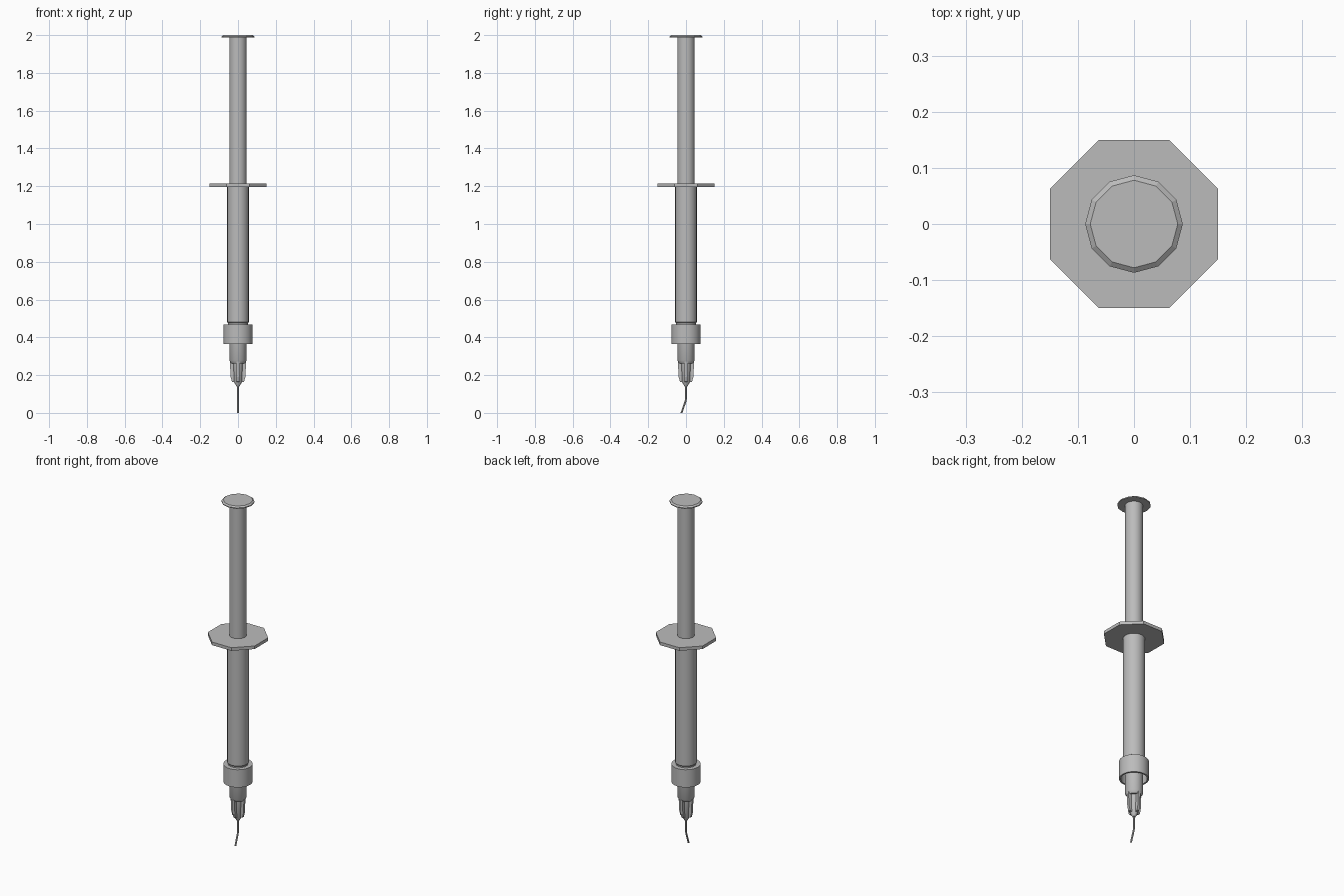
import bpy, bmesh, math
from mathutils import Vector

if "Cube" in bpy.data.objects:
    bpy.data.objects.remove(bpy.data.objects["Cube"])

grey = bpy.data.materials.new("light grey")
grey.diffuse_color = (0.5, 0.5, 0.5, 1)
grey.use_nodes = True
grey.node_tree.nodes["Principled BSDF"].inputs["Base Color"].default_value = grey.diffuse_color


def finish(name, bm, smooth=True):
    bmesh.ops.recalc_face_normals(bm, faces=bm.faces[:])
    me = bpy.data.meshes.new(name)
    bm.to_mesh(me)
    bm.free()
    ob = bpy.data.objects.new(name, me)
    bpy.context.collection.objects.link(ob)
    me.materials.append(grey)
    if smooth:
        bpy.ops.object.select_all(action='DESELECT')
        ob.select_set(True)
        bpy.context.view_layer.objects.active = ob
        bpy.ops.object.shade_smooth_by_angle(angle=math.radians(35))
    return ob


def lathe(name, profile, sides, turn=0.0, smooth=True, closed=False):
    """Revolve (radius, z) points; capped ends, or a closed ring profile."""
    bm = bmesh.new()
    rings = []
    for r, z in profile:
        rings.append([bm.verts.new((r * math.cos(turn + i * math.tau / sides),
                                    r * math.sin(turn + i * math.tau / sides), z))
                      for i in range(sides)])
    pairs = list(zip(rings, rings[1:]))
    if closed:
        pairs.append((rings[-1], rings[0]))
    else:
        bm.faces.new(rings[0])
        bm.faces.new(rings[-1])
    for a, b in pairs:
        for i in range(sides):
            j = (i + 1) % sides
            bm.faces.new((a[i], a[j], b[j], b[i]))
    return finish(name, bm, smooth)


# Plunger: rod and bevelled thumb disc
lathe("plunger_rod", [(0.046, 0.50), (0.046, 1.99)], 24)
lathe("thumb_disc", [(0.087, 1.988), (0.087, 1.993), (0.078, 2.0)], 12, smooth=False)

# Barrel with octagonal finger flange
lathe("barrel", [(0.053, 0.46), (0.053, 0.475), (0.057, 0.48), (0.057, 1.20)], 24)
lathe("finger_flange", [(0.1624, 1.197), (0.1624, 1.215)], 8, math.pi / 8, smooth=False)

# Locking collar, open underneath
lathe("lock_collar", [(0.05, 0.45), (0.068, 0.45), (0.068, 0.365), (0.077, 0.365),
                      (0.077, 0.468), (0.05, 0.468)], 24, closed=True)

# Needle hub, with its tapered core
lathe("hub", [(0.036, 0.262), (0.046, 0.278), (0.046, 0.46)], 24)
lathe("hub_core", [(0.008, 0.14), (0.022, 0.165), (0.026, 0.28)], 16)

# Grip fins around the core
bm = bmesh.new()
for k in range(4):
    a = k * math.pi / 2
    out, side = Vector((math.cos(a), math.sin(a), 0)), Vector((-math.sin(a), math.cos(a), 0))
    outline = [(0.005, 0.16), (0.032, 0.165), (0.039, 0.19), (0.043, 0.272), (0.005, 0.272)]
    sheets = [[bm.verts.new(out * r + side * s + Vector((0, 0, z))) for r, z in outline]
              for s in (-0.007, 0.007)]
    for s in sheets:
        bm.faces.new(s)
    for i in range(5):
        j = (i + 1) % 5
        bm.faces.new((sheets[0][i], sheets[0][j], sheets[1][j], sheets[1][i]))
finish("hub_fins", bm, smooth=False)

# Bent needle
bm = bmesh.new()
rings = [[bm.verts.new((0.005 * math.cos(i * math.tau / 8), y + 0.005 * math.sin(i * math.tau / 8), z))
          for i in range(8)] for y, z in [(0, 0.16), (0, 0.075), (-0.003, 0.06), (-0.024, 0.0)]]
bm.faces.new(rings[0])
bm.faces.new(rings[-1])
for a, b in zip(rings, rings[1:]):
    for i in range(8):
        bm.faces.new((a[i], a[(i + 1) % 8], b[(i + 1) % 8], b[i]))
finish("needle", bm)
